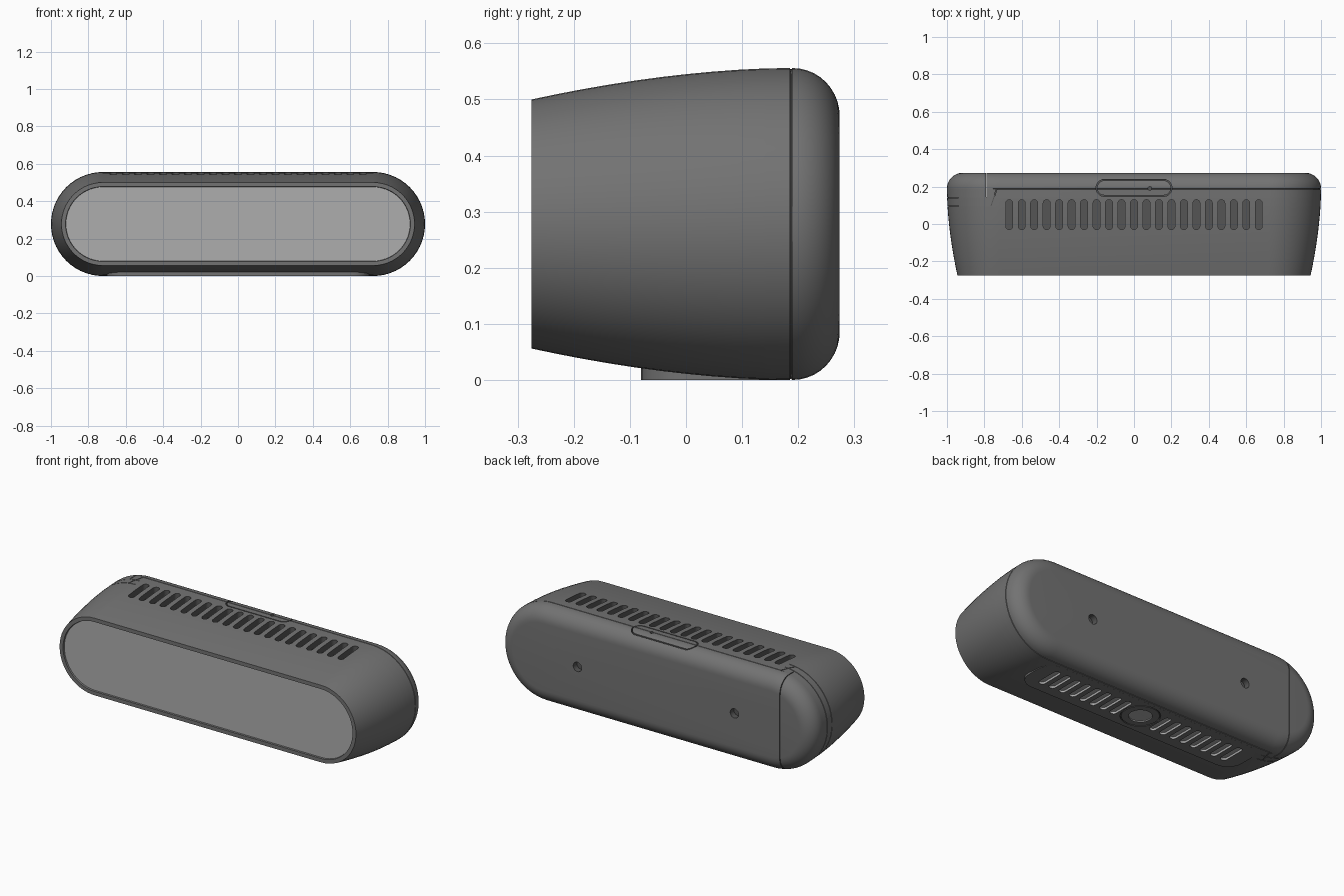
import bpy, bmesh, math
from mathutils import Vector, Matrix

if "Cube" in bpy.data.objects:
    bpy.data.objects.remove(bpy.data.objects["Cube"])


def material(name, value):
    m = bpy.data.materials.new(name)
    m.use_nodes = True
    color = (value, value, value, 1)
    m.diffuse_color = color
    m.node_tree.nodes["Principled BSDF"].inputs["Base Color"].default_value = color
    return m


SHELL = material("shell grey", 0.17)
DARK = material("recess grey", 0.09)
PALE = material("panel grey", 0.42)

MID = 0.278      # half height of the body, also its centre height
HALF = 0.722     # half length of the straight part
SEAM = 0.187     # joint between front shell and back cover

# Directions of (along, across, depth) for each kind of extrusion
FRONT = (Vector((1, 0, 0)), Vector((0, 0, 1)), Vector((0, 1, 0)))
TOP = (Vector((1, 0, 0)), Vector((0, 1, 0)), Vector((0, 0, 1)))
SLOT = (Vector((0, 1, 0)), Vector((1, 0, 0)), Vector((0, 0, 1)))


def pill(half, r, n):
    """Outline of a capsule: two half circles joined by straight sides."""
    pts = []
    for side in (1, -1):
        for i in range(n + 1):
            a = math.pi * (i / n - 0.5)
            pts.append((side * (half + r * math.cos(a)), side * r * math.sin(a)))
    return pts


def loft(bm, rings, half, axes, center, n=10, closed=False, dip=None):
    """Skin capsule rings given as (depth, radius)."""
    u, v, w = axes
    loops = []
    for d, r in rings:
        row = []
        for j, (a, b) in enumerate(pill(half, r, n)):
            if dip:
                a, b = pill(half, r - dip(d, a), n)[j]
            row.append(bm.verts.new(Vector(center) + u * a + v * b + w * d))
        loops.append(row)
    pairs = list(zip(loops, loops[1:]))
    if closed:
        pairs.append((loops[-1], loops[0]))
    else:
        bm.faces.new(loops[0])
        bm.faces.new(loops[-1])
    count = len(loops[0])
    for lo, hi in pairs:
        for j in range(count):
            k = (j + 1) % count
            bm.faces.new((lo[j], lo[k], hi[k], hi[j]))


def box(bm, center, size, turn=0):
    m = Matrix.Translation(center) @ Matrix.Rotation(turn, 4, "Z") @ Matrix.Diagonal((*size, 1))
    bmesh.ops.create_cube(bm, size=1, matrix=m)


def ring_groove(bm, half, r, center, lo, hi, w=0.003):
    loft(bm, [(lo, r - w), (lo, r + w), (hi, r + w), (hi, r - w)], half, TOP, center, 16, closed=True)


def finish(bm, name, mat, helper=False):
    bmesh.ops.remove_doubles(bm, verts=bm.verts, dist=1e-5)
    bmesh.ops.recalc_face_normals(bm, faces=bm.faces)
    me = bpy.data.meshes.new(name)
    bm.to_mesh(me)
    bm.free()
    me.materials.append(mat)
    ob = bpy.data.objects.new(name, me)
    bpy.context.collection.objects.link(ob)
    if helper:
        ob.hide_render = True
        ob.hide_set(True)
    return ob


def activate(ob):
    bpy.ops.object.select_all(action="DESELECT")
    ob.select_set(True)
    bpy.context.view_layer.objects.active = ob


def carve(ob, cutters):
    activate(ob)
    for c in cutters:
        mod = ob.modifiers.new("cut", "BOOLEAN")
        mod.operation = "DIFFERENCE"
        mod.solver = "EXACT"
        mod.material_mode = "TRANSFER"
        mod.object = c
        bpy.ops.object.modifier_apply(modifier=mod.name)


# Body: tapered capsule with a rounded back and a lipped front
def radius(y):
    return MID - 0.056 * (max(0, 0.185 - y) / 0.46) ** 1.79


def seam_dip(y, x):
    for s, left in ((SEAM, False), (0.14, True), (0.095, True)):
        if abs(y - s) < 0.0015 and (x < -0.73) == left:
            return 0.005
    return 0


ys = [-0.275 + 0.046 * i for i in range(11)]
ys = [y for y in ys if y < 0.18]
for s in (SEAM, 0.14, 0.095):
    ys += [s - 0.002, s - 0.001, s + 0.001, s + 0.002]
rings = [(-0.26, 0.197), (-0.275, 0.2)]
rings += [(y, radius(y)) for y in sorted(ys)]
for i in range(1, 11):
    a = math.pi / 2 * i / 10
    rings.append((0.19 + 0.084 * math.sin(a), MID - 0.086 * (1 - math.cos(a))))
bm = bmesh.new()
loft(bm, rings, HALF, FRONT, (0, 0, MID), 28, dip=seam_dip)
body = finish(bm, "body", SHELL)

# Foot plate under the body
bm = bmesh.new()
outline = []
for cx, cy, start in ((0.61, 0.08, 0), (-0.61, 0.08, 90), (-0.61, 0.01, 180), (0.61, 0.01, 270)):
    for i in range(9):
        a = math.radians(start + i * 90 / 8)
        outline.append(bm.verts.new((cx + 0.09 * math.cos(a), cy + 0.09 * math.sin(a), 0)))
base = bm.faces.new(outline)
up = bmesh.ops.extrude_face_region(bm, geom=[base])
bmesh.ops.translate(bm, vec=(0, 0, 0.05), verts=[e for e in up["geom"] if isinstance(e, bmesh.types.BMVert)])
foot = finish(bm, "foot_plate", SHELL)

# Dark recesses: top vents, button outline, mounting holes, cover joints
bm = bmesh.new()
for i in range(-10, 11):
    loft(bm, [(0.515, 0.0185), (0.6, 0.0185)], 0.0615, SLOT, (i * 0.0667, 0.05, 0))
ring_groove(bm, 0.158, 0.0425, (0, 0.193, 0), 0.525, 0.6)
loft(bm, [(0.53, 0.01), (0.6, 0.01)], 0, TOP, (0.085, 0.19, 0))
for x in (-0.5, 0.5):
    loft(bm, [(0.24, 0.027), (0.3, 0.027)], 0, FRONT, (x, 0, MID))
box(bm, (-0.79, 0.22, MID), (0.004, 0.15, 0.7))
for z in (0, 2 * MID):
    box(bm, (-0.75, 0.14, z), (0.004, 0.096, 0.02), -0.32)
ring_groove(bm, 0, 0.1, (0, 0.05, 0), -0.01, 0.008)
dark = finish(bm, "dark_cutter", DARK, True)

# Pale recesses: lower vents and round sensor window
bm = bmesh.new()
for side in (1, -1):
    for k in range(8):
        loft(bm, [(-0.02, 0.0185), (0.012, 0.0185)], 0.056, SLOT, (side * (0.13 + k * 0.0667), 0.05, 0))
loft(bm, [(-0.02, 0.06), (0.006, 0.06)], 0, TOP, (0, 0.05, 0), 16)
pale = finish(bm, "pale_cutter", PALE, True)

for part in (body, foot):
    carve(part, (dark, pale))

# Front panel set inside the lip
bm = bmesh.new()
loft(bm, [(-0.266, 0.198), (-0.258, 0.198)], HALF, FRONT, (0, 0, MID), 28)
panel = finish(bm, "front_panel", PALE)

for part in (body, foot, panel):
    activate(part)
    bpy.ops.object.shade_smooth_by_angle(angle=math.radians(30))
for helper in (dark, pale):
    bpy.data.objects.remove(helper)
